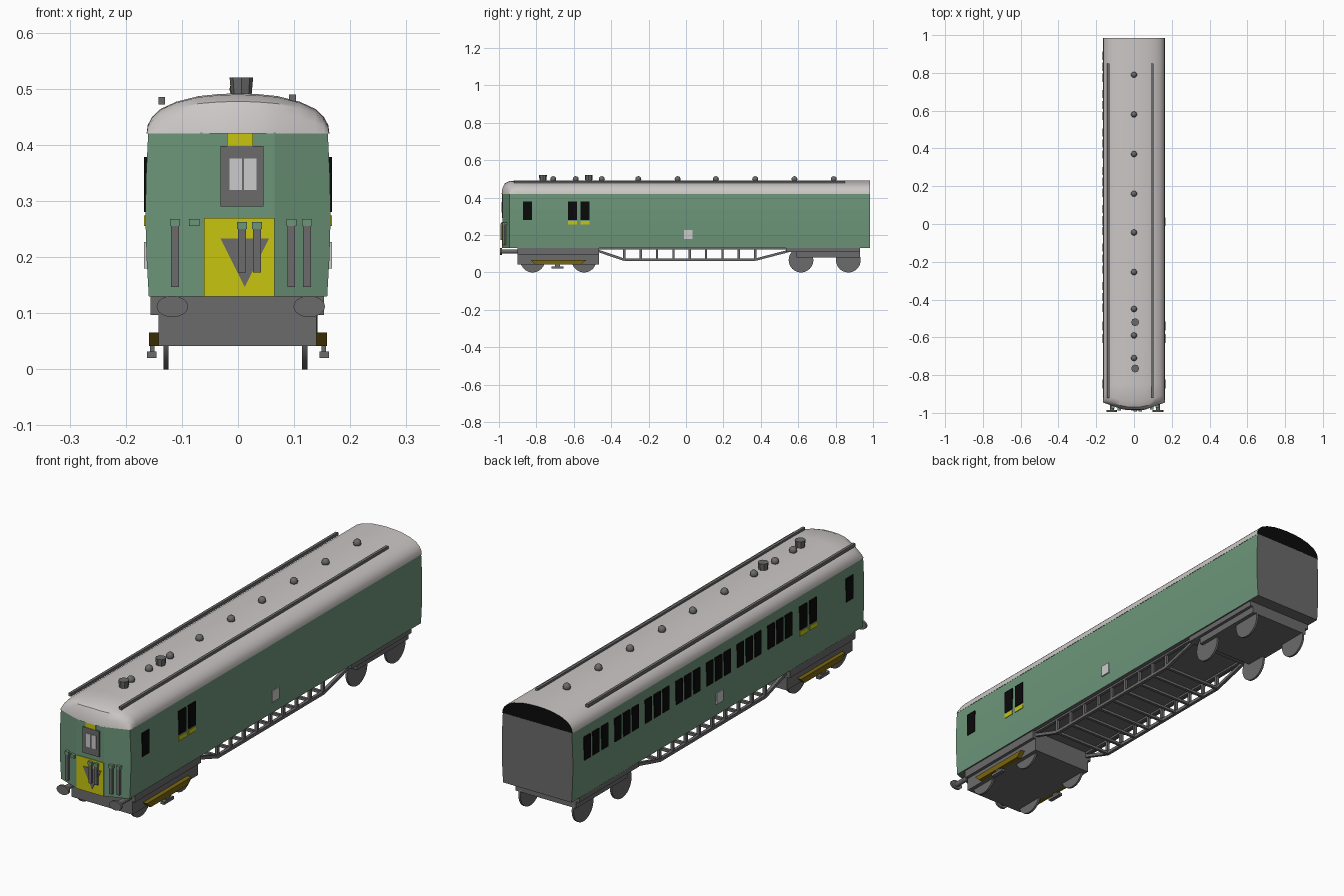
import bpy, bmesh, math
from mathutils import Matrix, Vector

if "Cube" in bpy.data.objects:
    bpy.data.objects.remove(bpy.data.objects["Cube"])


def mat(name, r, g, b):
    m = bpy.data.materials.new(name)
    m.diffuse_color = (r, g, b, 1)
    m.use_nodes = True
    m.node_tree.nodes["Principled BSDF"].inputs["Base Color"].default_value = m.diffuse_color
    return m


GREEN = mat("body_green", 0.15, 0.30, 0.19)
ROOF = mat("roof_pale_grey", 0.60, 0.57, 0.56)
GREY = mat("dark_grey", 0.145, 0.145, 0.145)
YELLOW = mat("warning_yellow", 0.58, 0.56, 0.005)
OCHRE = mat("dull_ochre", 0.19, 0.13, 0.005)
BLACK = mat("window_black", 0.003, 0.003, 0.003)
PALE = mat("pale_glass", 0.60, 0.60, 0.60)


def finish(bm, name, mats, smooth=None):
    bmesh.ops.recalc_face_normals(bm, faces=bm.faces)
    me = bpy.data.meshes.new(name)
    bm.to_mesh(me)
    bm.free()
    for m in mats:
        me.materials.append(m)
    ob = bpy.data.objects.new(name, me)
    bpy.context.collection.objects.link(ob)
    if smooth:
        bpy.ops.object.select_all(action='DESELECT')
        ob.select_set(True)
        bpy.context.view_layer.objects.active = ob
        bpy.ops.object.shade_smooth_by_angle(angle=math.radians(smooth))
    return ob


def box(name, x, y, z, m):
    """Box from (min, max) pairs."""
    bm = bmesh.new()
    bmesh.ops.create_cube(bm, size=1)
    for v in bm.verts:
        v.co = Vector([(a + b) / 2 + c * (b - a) for c, (a, b) in zip(v.co, (x, y, z))])
    return finish(bm, name, [m])


def cyl(name, centre, r, depth, axis, m, sides=24, r2=None, squash=1):
    """Cylinder or cone along an axis, optionally squashed in z."""
    rot = {'X': Matrix.Rotation(math.pi / 2, 4, 'Y'), 'Y': Matrix.Rotation(math.pi / 2, 4, 'X'),
           'Z': Matrix()}[axis]
    bm = bmesh.new()
    bmesh.ops.create_cone(bm, cap_ends=True, segments=sides, radius1=r, radius2=r2 or r, depth=depth,
                          matrix=Matrix.Translation(centre) @ Matrix.Diagonal((1, 1, squash, 1)) @ rot)
    return finish(bm, name, [m], 40)


def prism(name, pts, to3d, lo, hi, m):
    """Extrude a 2D outline between two depths."""
    bm = bmesh.new()
    a, b = ([bm.verts.new(to3d(p, d)) for p in pts] for d in (lo, hi))
    bm.faces.new(a)
    bm.faces.new(b)
    for i in range(len(pts)):
        j = (i + 1) % len(pts)
        bm.faces.new((a[i], a[j], b[j], b[i]))
    return finish(bm, name, [m])


def bar(name, p, q, w, m):
    """Square bar between two points in a lengthwise plane."""
    p, q = Vector(p), Vector(q)
    bm = bmesh.new()
    bmesh.ops.create_cube(bm, size=1, matrix=Matrix.Translation((p + q) / 2)
                          @ (q - p).to_track_quat('Z', 'Y').to_matrix().to_4x4()
                          @ Matrix.Diagonal((w, w, (q - p).length, 1)))
    return finish(bm, name, [m])


# Body shell: plan outline lofted upward with slightly bulging sides
bm = bmesh.new()
rings = []
for z, hw in ((0.13, .159), (.2, .163), (.27, .165), (.34, .164), (.422, .16)):
    plan = [(hw, .985), (hw, -.945), (.065, -.98), (-.065, -.98), (-hw, -.945), (-hw, .985)]
    rings.append([bm.verts.new((x, y, z)) for x, y in plan])
for lo, hi in zip(rings, rings[1:]):
    for i in range(6):
        j = (i + 1) % 6
        bm.faces.new((lo[i], lo[j], hi[j], hi[i]))
bm.faces.new(rings[0])
bm.faces.new(rings[-1])
for f in bm.faces:  # underside and rear wall are grey
    c = f.calc_center_median()
    f.material_index = 1 if c.z < .131 or c.y > .98 else 0
finish(bm, "body_shell", [GREEN, GREY])

# Roof: arched section lofted lengthwise, dropping to the bowed front
half = [(.163, .42), (.161, .435), (.153, .45), (.138, .464), (.11, .477), (.07, .487), (.035, .4905)]
arch = half + [(0, .492)] + [(-x, z) for x, z in reversed(half)]
bm = bmesh.new()
rings = []
for y, h, t in ((.985, 1, 0), (-.85, 1, 0), (-.94, .97, .9), (-.968, .8, 1), (-.981, .45, 1), (-.986, 0, 1)):
    rings.append([bm.verts.new((x, y + t * max(0, abs(x) - .05) * .36, .42 + (z - .42) * h)) for x, z in arch])
for a, b in zip(rings, rings[1:]):
    for i in range(len(arch) - 1):
        bm.faces.new((a[i], a[i + 1], b[i + 1], b[i]))
bm.faces.new(rings[0]).material_index = 1
bmesh.ops.remove_doubles(bm, verts=bm.verts, dist=1e-5)
finish(bm, "roof", [ROOF, BLACK], 35)

# Roof rails, dome vents and larger stacks
for x, z in ((-.136, .48), (.097, .485)):
    box("roof_rail", (x - .006, x + .006), (-.92, .85), (z - .008, z + .005), GREY)
for y in (.79, .58, .37, .16, -.045, -.255, -.45, -.59, -.71):
    bm = bmesh.new()
    bmesh.ops.create_uvsphere(bm, u_segments=10, v_segments=6, radius=.016,
                              matrix=Matrix.Translation((0, y, .499)))
    finish(bm, "roof_vent", [GREY], 40)
for y in (-.52, -.765):
    cyl("roof_stack", (.006, y, .503), .018, .034, 'Z', GREY, 8, .021)

# Side windows, yellow patches and data panels
for s in (-1, 1):
    side = tuple(sorted((s * .1595, s * .1675)))
    for y0, y1 in ((-.872, -.824), (-.63, -.582), (-.565, -.517)):
        box("cab_side_window", side, (y0, y1), (.28, .378), BLACK)
        if y0 > -.8:
            box("yellow_patch", side, (y0, y1), (.255, .274), YELLOW)
    box("side_panel", side, (-.01, .035), (.18, .227), PALE)
for g in range(7):
    for k in range(3):
        y = .912 - g * .203 - k * .058
        box("passenger_window", (-.1675, -.1595), (y - .043, y), (.28, .378), BLACK)

# Front end: yellow panel, triangle, gangway window
F = -.98
box("yellow_front_panel", (-.061, .065), (F - .003, F + .003), (.13, .27), YELLOW)
box("yellow_top_strip", (-.02, .027), (F - .003, F + .003), (.39, .42), YELLOW)
prism("front_triangle", [(-.031, .233), (.055, .233), (.012, .147)],
      lambda p, d: (p[0], d, p[1]), F - .005, F, GREY)
box("front_window_frame", (-.031, .045), (F - .005, F + .003), (.29, .398), GREY)
for x in (-.015, .011):
    box("front_window", (x, x + .022), (F - .007, F), (.32, .376), PALE)

# Front hoses with green caps
for x, lo in ((-.112, .147), (.095, .147), (.123, .147), (.007, .173), (.034, .173), (-.078, None)):
    y = F + max(0, abs(x) - .065) * .36 - .007
    top = .25 if lo == .173 else .255
    if lo:
        box("front_hose", (x - .007, x + .007), (y - .005, y + .005), (lo, top), GREY)
    box("hose_cap", (x - .009, x + .009), (y - .006, y + .01), (top, top + .013), GREEN)

# Oval buffers
for x in (-.117, .127):
    cyl("buffer_head", (x, -.99, .112), .028, .01, 'Y', GREY, 24, squash=.68)
    cyl("buffer_shaft", (x, -.94, .112), .011, .1, 'Y', GREY, 12)

# Bogies: mounting frame, block and wheels
box("front_bogie_frame", (-.156, .153), (-.9, -.465), (.097, .131), GREY)
box("front_bogie", (-.142, .14), (-.9, -.465), (.042, .1), GREY)
box("rear_bogie_frame", (-.156, .153), (.535, .93), (.108, .131), GREY)
box("rear_bogie", (-.142, .14), (.59, .93), (.08, .11), GREY)
for y in (-.82, -.545, .615, .868):
    for x in (-.128, .119):
        cyl("wheel", (x, y, .066), .066, .009, 'X', GREY, 32)

# Ochre pickup beams and shoes beside the front bogie
for s in (-1, 1):
    prism("pickup_beam", [(-.83, .066), (-.535, .066), (-.56, .042), (-.805, .042)],
          lambda p, d: (s * d, p[0], p[1]), .138, .159, OCHRE)
    box("pickup_arm", tuple(sorted((s * .149, s * .157))), (-.7, -.675), (.03, .06), GREY)
    box("pickup_shoe", tuple(sorted((s * .145, s * .162))), (-.72, -.655), (.02, .032), GREY)

# Underframe trusses with posts and cross bars
for s in (-1, 1):
    x = s * .135
    path = [(x, -.49, .122), (x, -.33, .068), (x, .37, .068), (x, .55, .115)]
    for p, q in zip(path, path[1:]):
        bar("truss_rod", p, q, .013, GREY)
    box("truss_top_rail", (x - .007, x + .007), (-.47, .54), (.122, .131), GREY)
    for i in range(9):
        bar("truss_post", (x, -.33 + i * .0875, .068), (x, -.33 + i * .0875, .13), .012, GREY)
for i in range(9):
    y = -.33 + i * .0875
    box("truss_cross_bar", (-.135, .135), (y - .006, y + .006), (.063, .074), GREY)
